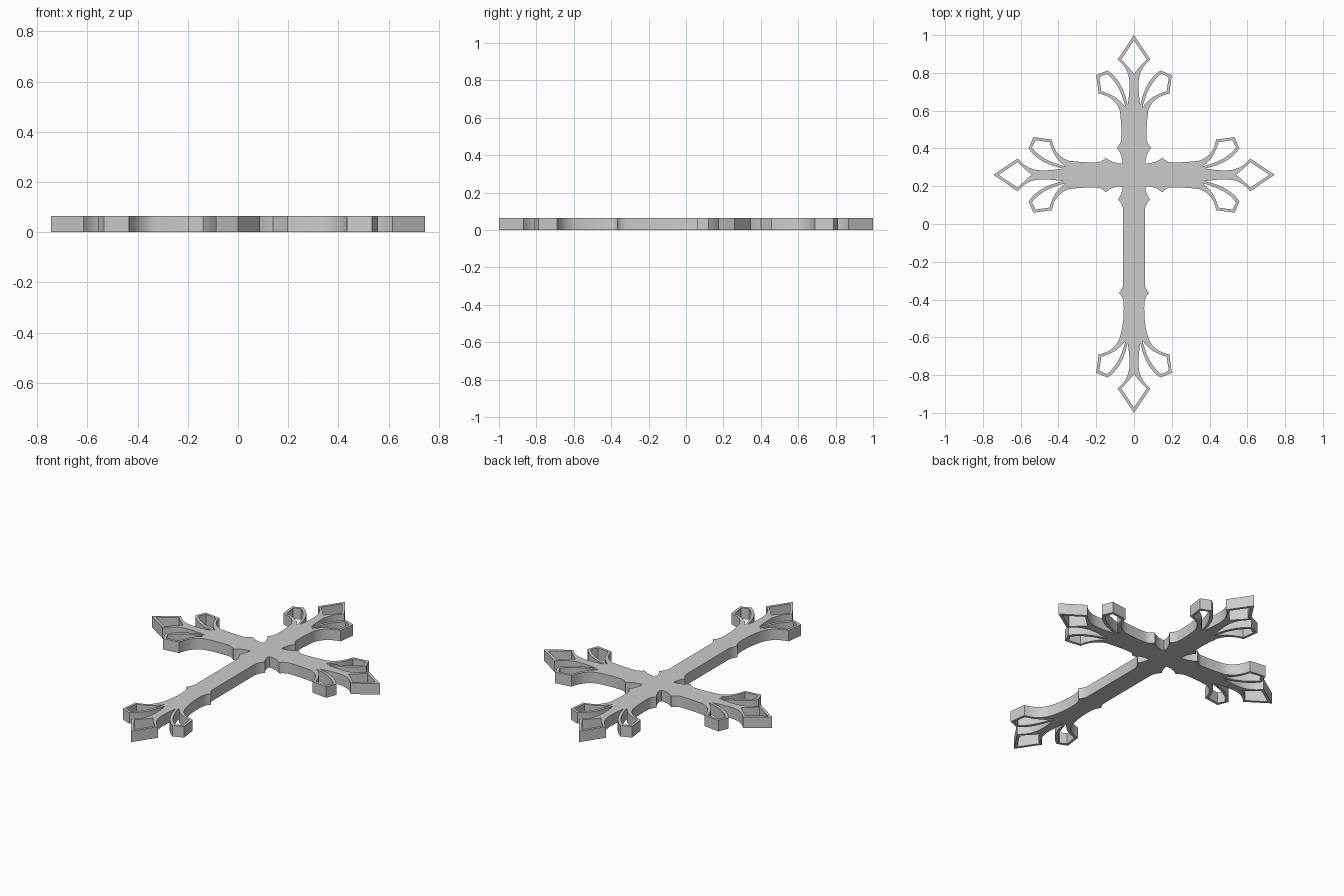
import bpy, bmesh, math
from mathutils import Vector

cube = bpy.data.objects.get("Cube")
if cube:
    bpy.data.objects.remove(cube, do_unlink=True)

THICK = 0.065
STEPS = 8

# Paths use (side, distance from arm tip); four values mean control + end of a curve
TIP = [(0, 0), (.087, .13), (.02, .18, .024, .27), (.025, .32, .034, .37),
       (.06, .24, .14, .187), (.2, .212), (.187, .31), (.1, .325, .075, .4)]
SHORT_ARM = TIP + [(.062, .51, .068, .56), (.075, .58, .092, .595),
                   (.062, .63, .06, .68)]
LONG_ARM = TIP + [(.05, .48, .055, .58), (.06, .62, .08, .635), (.062, .65, .057, .68),
                  (.057, 1.08), (.065, 1.11, .085, 1.13), (.062, 1.16, .06, 1.2)]
PETAL_HOLE = [(.044, .385), (.075, .255, .145, .205), (.184, .224), (.173, .298),
              (.085, .32, .044, .385)]
DIAMOND_HOLE = [(0, .028), (.068, .13), (.03, .165, 0, .205)]


def trace(path):
    """Turn a path of corners and quadratic curves into points."""
    pts = [Vector(path[0])]
    for node in path[1:]:
        end = Vector(node[-2:])
        if len(node) == 2:
            pts.append(end)
            continue
        start, ctrl = pts[-1], Vector(node[:2])
        for i in range(1, STEPS + 1):
            t = i / STEPS
            pts.append(start * (1 - t) ** 2 + ctrl * 2 * t * (1 - t) + end * t * t)
    return pts


def mirrored(pts):
    return [Vector((-p.x, p.y)) for p in reversed(pts)]


def place(pts, tip, direction):
    """Move points from arm space to the ground plane."""
    d = Vector(direction)
    side = Vector((d.y, -d.x))
    return [Vector(tip) + side * p.x - d * p.y for p in pts]


# Arms in clockwise order: outline path, tip position, pointing direction
arms = [(SHORT_ARM, (0, 1), (0, 1)), (SHORT_ARM, (.745, .26), (1, 0)),
        (LONG_ARM, (0, -1), (0, -1)), (SHORT_ARM, (-.745, .26), (-1, 0))]
outline, loops = [], []
for path, tip, direction in arms:
    half = trace(path)
    outline += place(mirrored(half)[1:] + half[1:], tip, direction)
    petal = trace(PETAL_HOLE)[:-1]
    diamond = trace(DIAMOND_HOLE)
    for hole in (petal, mirrored(petal), diamond + mirrored(diamond)[1:-1]):
        loops.append(place(hole, tip, direction))
loops.append(outline)

# Filled flat curve, extruded to a plate with pierced tips
curve = bpy.data.curves.new("cross_profile", 'CURVE')
curve.dimensions = '2D'
curve.fill_mode = 'BOTH'
curve.extrude = THICK / 2
for pts in loops:
    spline = curve.splines.new('POLY')
    spline.points.add(len(pts) - 1)
    for sp, p in zip(spline.points, pts):
        sp.co = (p.x, p.y, 0, 1)
    spline.use_cyclic_u = True
profile = bpy.data.objects.new("cross_profile", curve)
bpy.context.collection.objects.link(profile)
depsgraph = bpy.context.evaluated_depsgraph_get()
mesh = bpy.data.meshes.new_from_object(profile.evaluated_get(depsgraph))
bpy.data.objects.remove(profile, do_unlink=True)

# Clean up and stand the plate on the ground
bm = bmesh.new()
bm.from_mesh(mesh)
bmesh.ops.remove_doubles(bm, verts=bm.verts, dist=0.0002)
bmesh.ops.recalc_face_normals(bm, faces=bm.faces)
bmesh.ops.translate(bm, verts=bm.verts, vec=(0, 0, THICK / 2))
bm.to_mesh(mesh)
bm.free()

# Single grey finish
grey = bpy.data.materials.new("plain_grey")
grey.use_nodes = True
color = (.6, .6, .6, 1)
grey.diffuse_color = color
grey.node_tree.nodes["Principled BSDF"].inputs["Base Color"].default_value = color
mesh.materials.clear()
mesh.materials.append(grey)

cross = bpy.data.objects.new("ornate_cross", mesh)
bpy.context.collection.objects.link(cross)
bpy.ops.object.select_all(action='DESELECT')
cross.select_set(True)
bpy.context.view_layer.objects.active = cross
bpy.ops.object.shade_smooth_by_angle(angle=math.radians(30))
